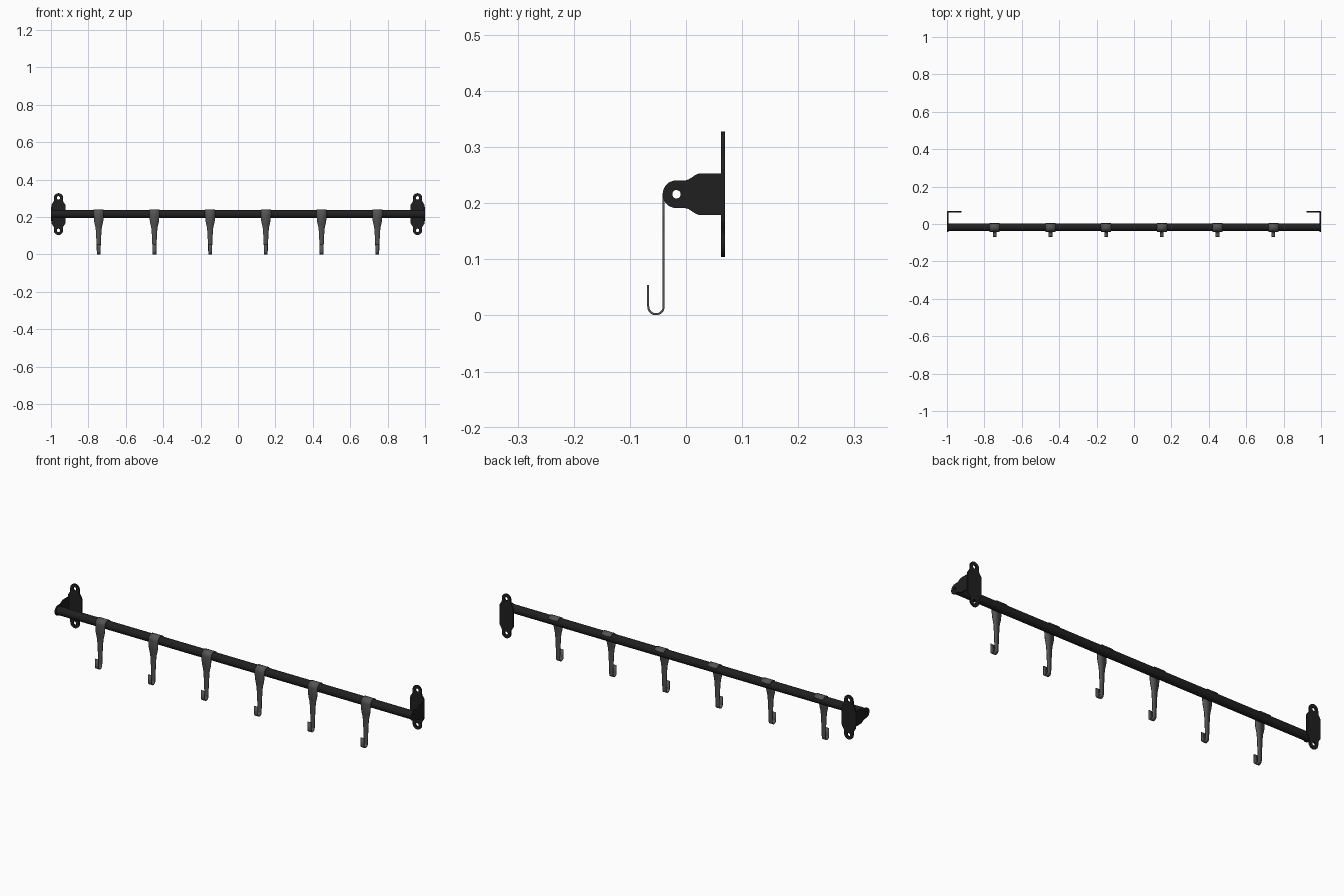
import bpy, bmesh, math
from mathutils import Matrix

if "Cube" in bpy.data.objects:
    bpy.data.objects.remove(bpy.data.objects["Cube"])

BAR_Y, BAR_Z = -0.017, 0.216
EAR, BODY, HOLE = 0.0247, 0.037, 0.0075


def material(name, v):
    m = bpy.data.materials.new(name)
    m.diffuse_color = (v, v, v, 1)
    m.use_nodes = True
    m.node_tree.nodes["Principled BSDF"].inputs["Base Color"].default_value = m.diffuse_color
    return m


black = material("black_iron", 0.014)
grey = material("grey_steel", 0.09)


def finish(ob, mat):
    ob.data.materials.clear()
    ob.data.materials.append(mat)
    bpy.ops.object.select_all(action='DESELECT')
    ob.select_set(True)
    bpy.context.view_layer.objects.active = ob
    bpy.ops.object.shade_smooth_by_angle(angle=math.radians(35))


def circle(cx, r, n=24):
    return [(cx + r * math.cos(2 * math.pi * i / n), r * math.sin(2 * math.pi * i / n)) for i in range(n)]


def lobe(cx, body):
    """Round ear pointing to -x that flares into the wider body, top to bottom."""
    pts = []
    for i in range(9):
        t = 1 - i / 8
        s = t * t * (3 - 2 * t)
        pts.append((cx + 0.015 + 0.027 * t, EAR + (body - EAR) * s))
    for i in range(17):
        a = math.pi / 2 + math.pi * i / 16
        pts.append((cx + EAR * math.cos(a), EAR * math.sin(a)))
    return pts + [(x, -y) for x, y in reversed(pts[:9])]


def plate(name, loops, thick, matrix):
    """Flat plate with holes, extruded from closed outlines."""
    cu = bpy.data.curves.new(name, 'CURVE')
    cu.dimensions, cu.fill_mode, cu.extrude = '2D', 'BOTH', thick / 2
    for pts in loops:
        sp = cu.splines.new('POLY')
        sp.points.add(len(pts) - 1)
        for p, (x, y) in zip(sp.points, pts):
            p.co = (x, y, 0, 1)
        sp.use_cyclic_u = True
    tmp = bpy.data.objects.new(name + "_curve", cu)
    bpy.context.collection.objects.link(tmp)
    bpy.context.view_layer.update()
    me = bpy.data.meshes.new_from_object(tmp.evaluated_get(bpy.context.evaluated_depsgraph_get()))
    bpy.data.objects.remove(tmp)
    bm = bmesh.new()
    bm.from_mesh(me)
    bmesh.ops.remove_doubles(bm, verts=bm.verts, dist=1e-5)
    bmesh.ops.transform(bm, matrix=matrix, verts=bm.verts)
    bmesh.ops.recalc_face_normals(bm, faces=bm.faces)
    bm.to_mesh(me)
    bm.free()
    ob = bpy.data.objects.new(name, me)
    bpy.context.collection.objects.link(ob)
    finish(ob, black)


# brackets: side plate holding the bar, back plate on the wall
side_outline = lobe(BAR_Y, BODY) + [(0.066, -BODY), (0.066, BODY)]
half = lobe(-0.087, 0.038)
back_outline = half + [(-x, -y) for x, y in half]
for side, s in (("left", -1), ("right", 1)):
    plate(side + "_side_plate", [side_outline, circle(BAR_Y, HOLE)], 0.007,
          Matrix(((0, 0, 1, s * 0.9965), (1, 0, 0, 0), (0, 1, 0, BAR_Z), (0, 0, 0, 1))))
    plate(side + "_back_plate", [back_outline, circle(-0.087, 0.009), circle(0.087, 0.009)], 0.007,
          Matrix(((0, 1, 0, s * 0.96), (0, 0, 1, 0.066), (1, 0, 0, BAR_Z), (0, 0, 0, 1))))

# hollow bar
plate("bar", [circle(0, 0.021, 40), circle(0, HOLE)], 1.988,
      Matrix(((0, 0, 1, 0), (1, 0, 0, BAR_Y), (0, 1, 0, BAR_Z), (0, 0, 0, 1))))

# hooks: bent strip, rows of (y, z, width)
R = 0.0227
rows = []
for i in range(19):
    a = math.radians(30 + 150 * i / 18)
    rows.append((BAR_Y + R * math.cos(a), BAR_Z + R * math.sin(a), 0.053))
front_y = BAR_Y - R
for z, w in ((0.195, 0.052), (0.178, 0.049), (0.165, 0.044), (0.152, 0.037), (0.14, 0.033),
             (0.125, 0.030), (0.07, 0.024)):
    rows.append((front_y, z, w))
r = 0.0138
for i in range(17):
    a = -math.pi * i / 16
    rows.append((front_y - r + r * math.cos(a), 0.016 + r * math.sin(a), 0.020))
rows.append((front_y - 2 * r, 0.054, 0.020))


def hook(name, x):
    bm = bmesh.new()
    strip = [[bm.verts.new((x + k * w / 2, y, z)) for k in (-1, 1)] for y, z, w in rows]
    for p, q in zip(strip, strip[1:]):
        bm.faces.new((p[0], q[0], q[1], p[1]))
    me = bpy.data.meshes.new(name)
    bm.to_mesh(me)
    bm.free()
    ob = bpy.data.objects.new(name, me)
    bpy.context.collection.objects.link(ob)
    finish(ob, grey)
    mod = ob.modifiers.new("thickness", 'SOLIDIFY')
    mod.thickness, mod.offset = 0.0036, 0
    bpy.ops.object.modifier_move_to_index(modifier="thickness", index=0)


for i in range(6):
    hook("hook_%d" % (i + 1), -0.745 + 0.298 * i)
